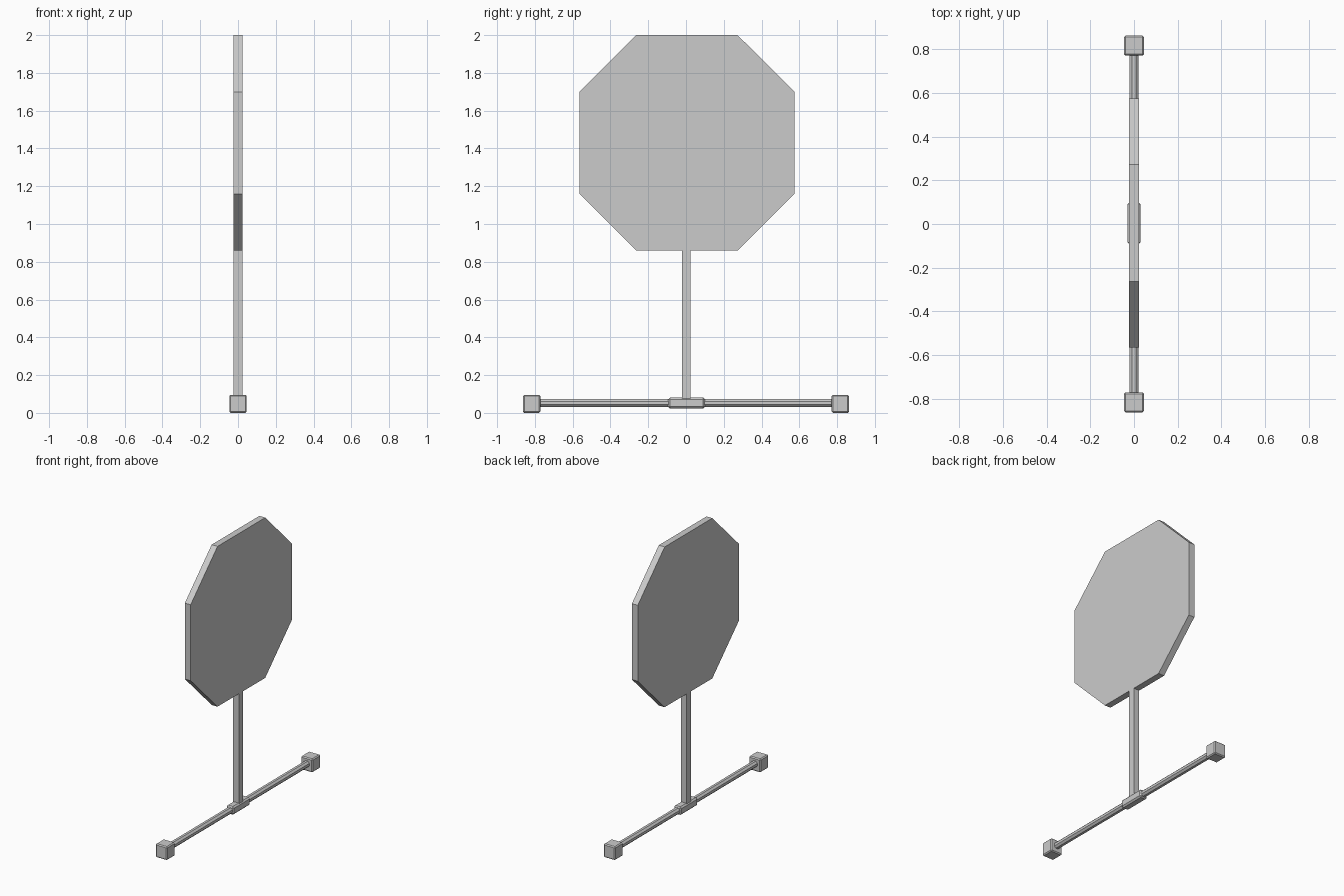
import bpy, bmesh, math
from mathutils import Matrix, Vector

old = bpy.data.objects.get("Cube")
if old:
    bpy.data.objects.remove(old, do_unlink=True)

grey = bpy.data.materials.new("light_grey")
grey.use_nodes = True
colour = (0.6, 0.6, 0.6, 1)
grey.diffuse_color = colour
grey.node_tree.nodes["Principled BSDF"].inputs["Base Color"].default_value = colour


def finish(name, bm):
    mesh = bpy.data.meshes.new(name)
    bm.to_mesh(mesh)
    bm.free()
    mesh.materials.append(grey)
    obj = bpy.data.objects.new(name, mesh)
    bpy.context.collection.objects.link(obj)
    return obj


def box(name, centre, size, chamfer=0):
    bm = bmesh.new()
    bmesh.ops.create_cube(bm, size=1)
    bmesh.ops.scale(bm, vec=Vector(size), verts=bm.verts)
    bmesh.ops.translate(bm, vec=Vector(centre), verts=bm.verts)
    if chamfer:
        bmesh.ops.bevel(bm, geom=bm.edges[:], offset=chamfer,
                        segments=1, affect='EDGES')
    return finish(name, bm)


def prism(name, centre, axis, radius, depth):
    """Eight-sided prism with flats facing the world axes."""
    bm = bmesh.new()
    bmesh.ops.create_cone(bm, cap_ends=True, segments=8, depth=depth,
                          radius1=radius, radius2=radius)
    turn = Matrix.Rotation(math.pi / 8, 4, 'Z')
    tilt = Matrix.Rotation(math.pi / 2, 4, 'Y' if axis == 'X' else 'X')
    bm.transform(Matrix.Translation(centre) @ tilt @ turn)
    return finish(name, bm)


FLAT = math.cos(math.pi / 8)

# Octagonal sign plate
plate = prism("sign_plate", (0, 0.005, 1.43), 'X', 0.57 / FLAT, 0.046)
# The plate's flats are slightly shorter than its slanted sides
for v in plate.data.vertices:
    y, z = v.co.y - 0.005, v.co.z - 1.43
    if abs(y) < abs(z):
        v.co.y = 0.005 + math.copysign(0.268, y)
    else:
        v.co.z = 1.43 + math.copysign(0.27, z)

# Upright post
box("post", (0, 0.002, 0.465), (0.046, 0.046, 0.8))

# Base rod with its centre sleeve
prism("base_rod", (0, 0, 0.052), 'Y', 0.0215 / FLAT, 1.56)
box("rod_sleeve", (0, 0.003, 0.052), (0.058, 0.195, 0.058), 0.01)

# Block feet at both ends
for side, label in ((-1, "front"), (1, "back")):
    box(label + "_foot", (0, side * 0.817, 0.048), (0.092, 0.092, 0.096), 0.007)
